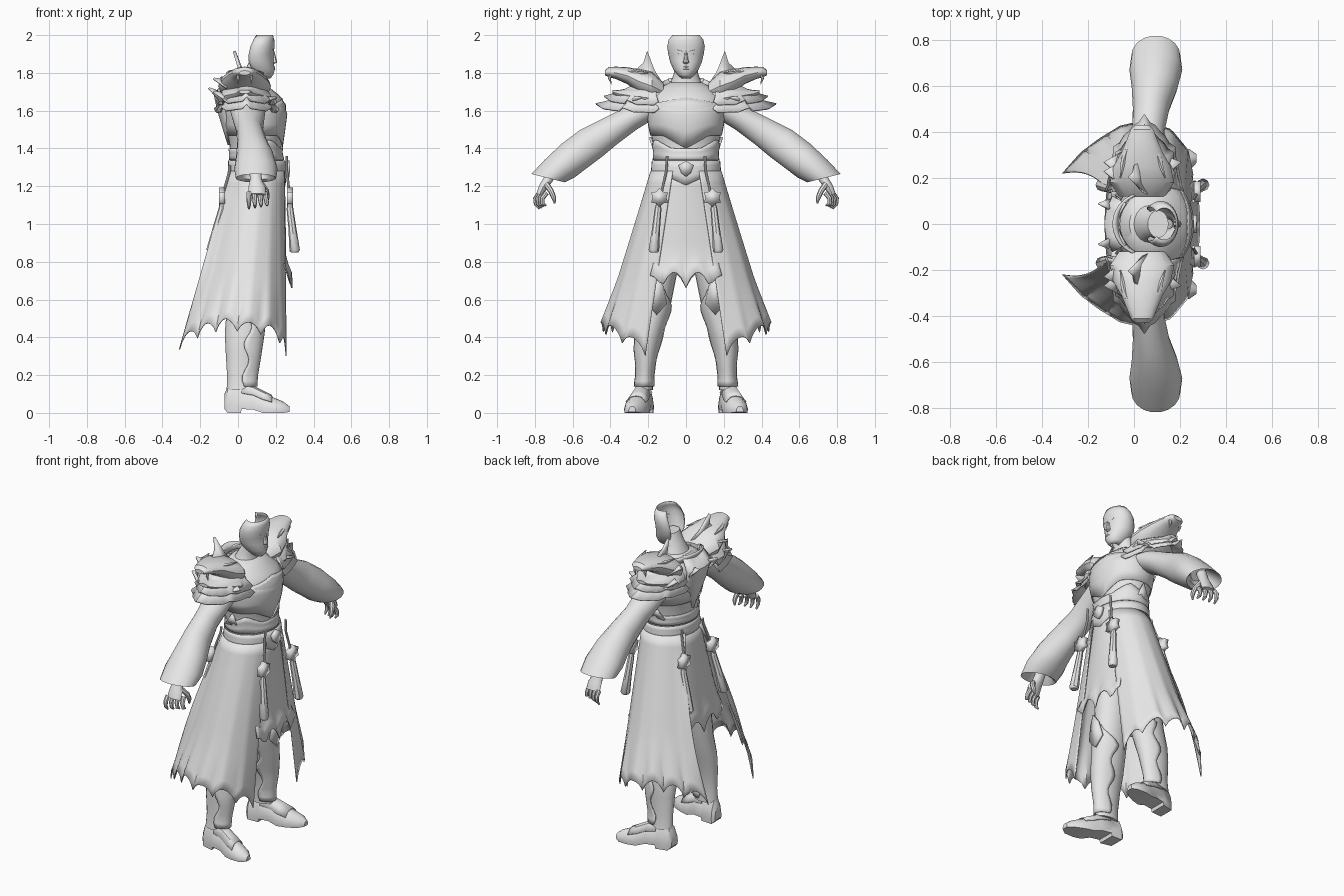
import bpy, bmesh, math
from mathutils import Vector as V

if "Cube" in bpy.data.objects:
    bpy.data.objects.remove(bpy.data.objects["Cube"])

GREY = bpy.data.materials.new("plain grey")
GREY.diffuse_color = (0.8, 0.8, 0.8, 1)
GREY.use_nodes = True
GREY.node_tree.nodes["Principled BSDF"].inputs["Base Color"].default_value = GREY.diffuse_color


def finish(name, bm, mirror=False, thick=0, angle=40):
    bmesh.ops.remove_doubles(bm, verts=bm.verts, dist=1e-5)
    bmesh.ops.recalc_face_normals(bm, faces=bm.faces)
    me = bpy.data.meshes.new(name)
    bm.to_mesh(me)
    bm.free()
    ob = bpy.data.objects.new(name, me)
    bpy.context.collection.objects.link(ob)
    me.materials.append(GREY)
    bpy.ops.object.select_all(action='DESELECT')
    ob.select_set(True)
    bpy.context.view_layer.objects.active = ob
    bpy.ops.object.shade_smooth_by_angle(angle=math.radians(angle))
    if thick:
        m = ob.modifiers.new("thickness", 'SOLIDIFY')
        m.thickness, m.offset = thick, 0
    if mirror:
        m = ob.modifiers.new("mirror", 'MIRROR')
        m.use_axis = (False, True, False)
    return ob


def surface(name, rows, closed=True, caps=(True, True), **kw):
    """Skin a list of equal-length point rows."""
    bm = bmesh.new()
    vs = [[bm.verts.new(p) for p in r] for r in rows]
    n = len(rows[0])
    for a, b in zip(vs, vs[1:]):
        for i in range(n if closed else n - 1):
            j = (i + 1) % n
            bm.faces.new((a[i], a[j], b[j], b[i]))
    if closed and caps[0]:
        bm.faces.new(vs[0])
    if closed and caps[1]:
        bm.faces.new(vs[-1])
    return finish(name, bm, **kw)


def ring(c, u, v, n=20, a0=0, a1=360):
    c, u, v = V(c), V(u), V(v)
    k = n if a1 - a0 == 360 else n - 1
    ang = [math.radians(a0 + (a1 - a0) * i / k) for i in range(n)]
    return [c + u * math.cos(a) + v * math.sin(a) for a in ang]


def level(z, xb, xf, y0, y1, grow=0, **kw):
    """Horizontal ring from its back, front, inner and outer limits."""
    return ring(((xb + xf) / 2, (y0 + y1) / 2, z), ((xf - xb) / 2 + grow, 0, 0),
                (0, (y1 - y0) / 2 + grow, 0), **kw)


def tube(name, pts, radii, n=8, **kw):
    pts = [V(p) for p in pts]
    rows = []
    for i, p in enumerate(pts):
        d = (pts[min(i + 1, len(pts) - 1)] - pts[max(i - 1, 0)]).normalized()
        u = d.cross(V((1, 0, 0)) if abs(d.x) < .8 else V((0, 1, 0))).normalized()
        rows.append(ring(p, u * radii[i], d.cross(u) * radii[i], n))
    return surface(name, rows, **kw)


def fin(name, pts, thick=.012, **kw):
    bm = bmesh.new()
    bm.faces.new([bm.verts.new(p) for p in pts])
    return finish(name, bm, thick=thick, **kw)


def lerp(tab, z):
    for a, b in zip(tab, tab[1:]):
        if a[0] <= z <= b[0]:
            t = (z - a[0]) / (b[0] - a[0])
            return [p + (q - p) * t for p, q in zip(a, b)]
    return tab[0] if z < tab[0][0] else tab[-1]


# Torso: height, back, front, half width
TORSO = [(1.20, -.05, .24, .18), (1.30, -.04, .245, .172), (1.38, -.04, .228, .165),
         (1.45, -.05, .235, .18), (1.55, -.07, .255, .20), (1.63, -.08, .255, .205),
         (1.68, -.07, .22, .19), (1.72, -.05, .17, .14), (1.75, -.02, .13, .085)]
surface("torso", [level(z, b, f, -w, w, n=28) for z, b, f, w in TORSO])


def wrap(name, low, high, grow, n=41, rows=4):
    """Armour band following the torso between two edge functions of angle."""
    grid = []
    for r in range(rows):
        row = []
        for i in range(n):
            a = 360 * i / (n - 1)
            z = low(a) + (high(a) - low(a)) * r / (rows - 1)
            _, b, f, w = lerp(TORSO, z)
            c = math.radians(a)
            row.append(V(((b + f) / 2 + ((f - b) / 2 + grow) * math.cos(c), (w + grow) * math.sin(c), z)))
        grid.append(row)
    return surface(name, grid, closed=False, thick=.004)


def peak(a, width=40):
    a = abs((a + 180) % 360 - 180)
    return max(0, 1 - a / width)


wrap("breastplate", lambda a: 1.47 - .07 * peak(a), lambda a: 1.64 + .03 * peak(a, 50), .004)
wrap("corset", lambda a: 1.34, lambda a: 1.40 + .05 * peak(abs((a + 180) % 360 - 180) - 60, 35), .006)
wrap("belt", lambda a: 1.265 - .06 * peak(a, 40), lambda a: 1.335, .010)
fin("buckle", [(.262, 0, 1.335), (.264, .04, 1.31), (.264, .025, 1.27), (.262, 0, 1.25),
               (.264, -.025, 1.27), (.264, -.04, 1.31)], .02)
fin("waist_spike", [(.12, .165, 1.38), (.09, .19, 1.46), (.03, .165, 1.38)], mirror=True)

# Tapering plate down the upper back
surface("back_plate", [[V((x + .035 * s * s, w * s, z + (.03 * abs(s) if k == 0 else 0))) for s in (-1, -.5, 0, .5, 1)]
                       for k, (z, x, w) in enumerate([(1.74, -.07, .09), (1.69, -.125, .12), (1.60, -.105, .10),
                                                      (1.50, -.075, .06), (1.42, -.05, .01)])],
        closed=False, thick=.01)
fin("back_plate_spike", [(-.10, .06, 1.70), (-.155, .09, 1.72), (-.10, .11, 1.66)], mirror=True)

# Collar, neck and face shell left open at the top and back
surface("collar", [ring((.07, 0, 1.70), (.135, 0, -.035), (0, .14, 0), 28),
                   ring((.05, 0, 1.735), (.14, 0, -.045), (0, .135, 0), 28)], caps=(False, False), thick=.01)
surface("neck", [level(z, b, f, -w, w) for z, b, f, w in
                 [(1.70, -.02, .15, .11), (1.75, .0, .13, .08), (1.80, .03, .135, .064), (1.86, .06, .15, .06)]])
HEAD = [(1.772, .12, .17, .022), (1.79, .08, .185, .042), (1.82, .05, .193, .066), (1.86, .03, .186, .083),
        (1.90, .03, .186, .092), (1.94, .04, .192, .098), (1.975, .06, .19, .09), (2.0, .08, .183, .07)]
surface("head", [level(z, b, f, -w, w, n=25, a0=-130, a1=130) for z, b, f, w in HEAD], closed=False, thick=.004)
surface("nose", [level(z, .17, f, -w, w, n=8) for z, f, w in
                 [(1.848, .192, .012), (1.856, .207, .017), (1.875, .203, .011), (1.915, .193, .007)]])
surface("lips", [level(z, .17, f, -w, w, n=10) for z, f, w in
                 [(1.812, .192, .016), (1.82, .198, .022), (1.826, .194, .024), (1.832, .197, .02), (1.838, .19, .01)]])
tube("brow", [(.187, .014, 1.914), (.181, .04, 1.922), (.155, .07, 1.92)], [.003, .005, .002], mirror=True)
tube("eye", [(.181, .02, 1.897), (.176, .038, 1.9), (.162, .055, 1.9)], [.002, .006, .002], mirror=True)

# Sleeves: top point, bottom point, centre x, half depth; the last rings line the cuff
SLEEVE = [(.16, 1.70, .16, 1.56, .05, .1), (.32, 1.62, .26, 1.50, .055, .085), (.44, 1.56, .36, 1.425, .062, .07),
          (.56, 1.50, .45, 1.35, .075, .08), (.66, 1.425, .53, 1.29, .09, .1), (.75, 1.34, .59, 1.245, .095, .115),
          (.82, 1.265, .64, 1.22, .095, .107), (.80, 1.275, .66, 1.235, .095, .095), (.71, 1.34, .64, 1.28, .09, .05)]
surface("sleeve", [ring((cx, (a + c) / 2, (b + d) / 2), (rx, 0, 0), (0, (a - c) / 2, (b - d) / 2), 18)
                   for a, b, c, d, cx, rx in SLEEVE], mirror=True, angle=50)

# Hands
surface("palm", [ring((x, y, z), (rx, 0, 0), (0, ry, ry * .4), 10) for x, y, z, rx, ry in
                 [(.09, .70, 1.30, .03, .028), (.095, .73, 1.235, .032, .025), (.1, .757, 1.195, .045, .022),
                  (.1, .775, 1.155, .046, .018)]], mirror=True)
for i in range(4):
    x, y = .058 + .028 * i, .775 - .012 * i
    tube("finger_%d" % (i + 1), [(x, y, 1.165), (x + .002 * i, y + .022, 1.135), (x + .004 * i, y + .02, 1.105),
                                 (x + .004 * i, y, 1.08 + .006 * i)], [.014, .013, .011, .005], mirror=True)
tube("thumb", [(.125, .74, 1.21), (.15, .715, 1.175), (.155, .70, 1.14), (.15, .695, 1.11)],
     [.016, .015, .013, .005], mirror=True)

# Long coat sides: arc at the waist blended to a scalloped hem with pointed tails
HEM = [(0, .255, .215, .30), (.14, .235, .32, .36), (.28, .16, .41, .41), (.43, .05, .45, .42), (.57, -.06, .425, .44),
       (.72, -.15, .37, .42), (.86, -.23, .31, .39), (1, -.31, .22, .335)]
rows = []
for r in range(15):
    t, row = r / 14, []
    for i in range(43):
        s = i / 42
        a = math.radians(22 + 136 * s)
        top = V((.1 + .155 * math.cos(a), .185 * math.sin(a), 1.28))
        h = V(lerp(HEM, s)[1:])
        p = top.lerp(h, t)
        p.z += .06 * abs(math.sin(math.pi * 6 * s)) ** .7 * max(0, t * 3 - 2)
        p.y += .06 * max(0, (s - .8) * 5) ** 1.5 * math.sin(math.pi * t)
        row.append(p)
    rows.append(row)
surface("coat_side", rows, closed=False, thick=.006, mirror=True)


def centre_cloth(name, x0, x1, x2, w0, w1):
    rows = []
    for r in range(9):
        t, row = r / 8, []
        for i in range(17):
            s = i / 8 - 1
            scallop = .085 * abs(math.sin(math.pi * s * 1.5)) ** .8 * (1 if abs(s) < .67 else .8)
            x = x0 + (x1 - x0) * t + (x2 - x1) * max(0, t - .8) * 5
            row.append(V((x - (.02 if x0 > 0 else -.02) * s * s, s * (w0 + (w1 - w0) * t),
                          1.28 - .62 * t + scallop * max(0, t * 3 - 2))))
        rows.append(row)
    surface(name, rows, closed=False, thick=.006)


centre_cloth("front_cloth", .245, .255, .285, .08, .19)
centre_cloth("back_cloth", -.045, -.12, -.125, .10, .22)

# Cords, star clasps and tassels at front and back
for side, x0, x1, x2, zt in (("front", .258, .275, .3, 1.36), ("back", -.045, -.085, -.14, 1.31)):
    tube(side + "_cord", [(x0, .10, zt), (x0, .105, 1.28), (x1, .135, 1.14)], [.007] * 3, mirror=True)
    star = []
    for i in range(12):
        r = .052 if i % 2 == 0 else .036
        a = math.pi * i / 6 + math.pi / 2
        star.append((x1, .14 + r * math.cos(a), 1.14 + r * math.sin(a)))
    fin(side + "_star", star, .03, mirror=True)
    tube(side + "_tassel", [(x1, .145, 1.11), (x1, .148, 1.08), (x1 * .5 + x2 * .5, .158, .98), (x2, .17, .86), (x2, .17, .85)],
         [.012, .018, .021, .028, .02], mirror=True)

# Legs: height, back, front, inner, outer
LEG = [(.12, -.06, .09, .175, .27), (.2, -.058, .095, .178, .258), (.32, -.065, .115, .155, .268),
       (.42, -.07, .13, .125, .262), (.55, -.06, .14, .085, .245), (.75, -.06, .155, .045, .225), (1.0, -.05, .17, .01, .2)]
surface("leg", [level(*l) for l in LEG], mirror=True)
rows = []
for k in range(19):
    z = .14 + .0285 * k
    span = 78 + 10 * math.sin(k * 1.0) - max(0, k - 14) * 12
    rows.append(level(*lerp(LEG, z), grow=.008, n=13, a0=-span, a1=span))
surface("greave", rows, closed=False, thick=.006, mirror=True)
fin("knee_crest", [(.150, .10, .58), (.162, .12, .67), (.172, .15, .72), (.162, .185, .66), (.150, .21, .58),
                   (.155, .155, .52)], .014, mirror=True)

# Boots: x, centre y, half width, bottom, top
BOOT = [(-.072, .215, .03, .02, .1), (-.055, .218, .046, 0, .14), (.015, .228, .053, 0, .15), (.02, .228, .053, .02, .15),
        (.08, .24, .053, .018, .135), (.13, .252, .06, 0, .11), (.18, .265, .06, 0, .085), (.24, .278, .046, 0, .06),
        (.272, .285, .018, .005, .035)]
PROF = [(-1, 0), (1, 0), (1.05, .25), (.9, .6), (.5, .92), (0, 1), (-.5, .92), (-.9, .6), (-1.05, .25)]
surface("boot", [[V((x, y + w * p, b + (t - b) * q)) for p, q in PROF] for x, y, w, b, t in BOOT], mirror=True)
surface("instep_plate", [[V((x, y + w * p, b + (t - b) * q + .006)) for p, q in PROF[3:8]]
                         for x, y, w, b, t in BOOT[3:7]], closed=False, thick=.006, mirror=True)


# Beast-head shoulder guards: y, centre z, half depth, half height
def muzzle(name, stations, cx=.035):
    surface(name, [ring((cx, y, z), (rx, 0, 0), (0, 0, rz), 16) for y, z, rx, rz in stations], mirror=True, angle=35)


muzzle("shoulder_upper_jaw", [(.12, 1.70, .10, .05), (.18, 1.73, .14, .075), (.25, 1.755, .125, .065),
                              (.31, 1.785, .09, .045), (.37, 1.80, .065, .033), (.41, 1.805, .05, .026), (.43, 1.80, .03, .012)])
muzzle("shoulder_lower_jaw", [(.14, 1.66, .13, .07), (.22, 1.67, .145, .065), (.30, 1.68, .10, .04),
                              (.36, 1.69, .055, .018), (.39, 1.70, .03, .01)])
for i, x in enumerate((0, .07)):
    tube("upper_fang_%d" % i, [(x, .395, 1.80), (x, .405, 1.77), (x, .395, 1.74)], [.010, .008, .001], n=6, mirror=True)
    tube("brow_ridge_%d" % i, [(x * 1.5 - .02, .35, 1.81), (x * 2.2 - .045, .28, 1.80), (x * 2.8 - .06, .2, 1.80)],
         [.006, .014, .003], n=6, mirror=True)

# Layered mantle plates, drawn out to a point with jagged rims
for k, (reach, drop, depth) in enumerate(((.275, 1.615, .16), (.235, 1.655, .15))):
    rows = []
    for r in range(5):
        t, row = r / 4, []
        for i in range(25):
            a = math.radians(-100 + 200 * i / 24)
            q = t * (1 + (.12 if i % 6 == 0 else -.03 * (i % 6 == 3)) * (t == 1))
            c = math.cos(a)
            row.append(V((.045 + depth * math.sin(a) * q ** .7, .17 + reach * math.copysign(abs(c) ** 1.4, c) * q,
                          drop + .1 * (1 - t * t) + .02 * t * (q > t) - .025 * abs(math.sin(a)) * t)))
        rows.append(row)
    surface("mantle_plate_%d" % k, rows, closed=False, thick=.008, mirror=True)

# Crest fins standing on the shoulders
fin("shoulder_crest", [(.06, .12, 1.74), (.02, .165, 1.81), (-.02, .205, 1.915), (0, .225, 1.85), (.01, .27, 1.81), (.05, .22, 1.74)],
    .016, mirror=True)
for i in range(2):
    z, y = 1.66 + .07 * i, .26 - .04 * i
    fin("back_spike_%d" % i, [(-.06, y - .05, z + .03), (-.13, y + .01, z + .04), (-.06, y + .05, z - .01)], mirror=True)
fin("front_spike", [(.14, .21, 1.67), (.205, .27, 1.67), (.12, .30, 1.64)], mirror=True)
